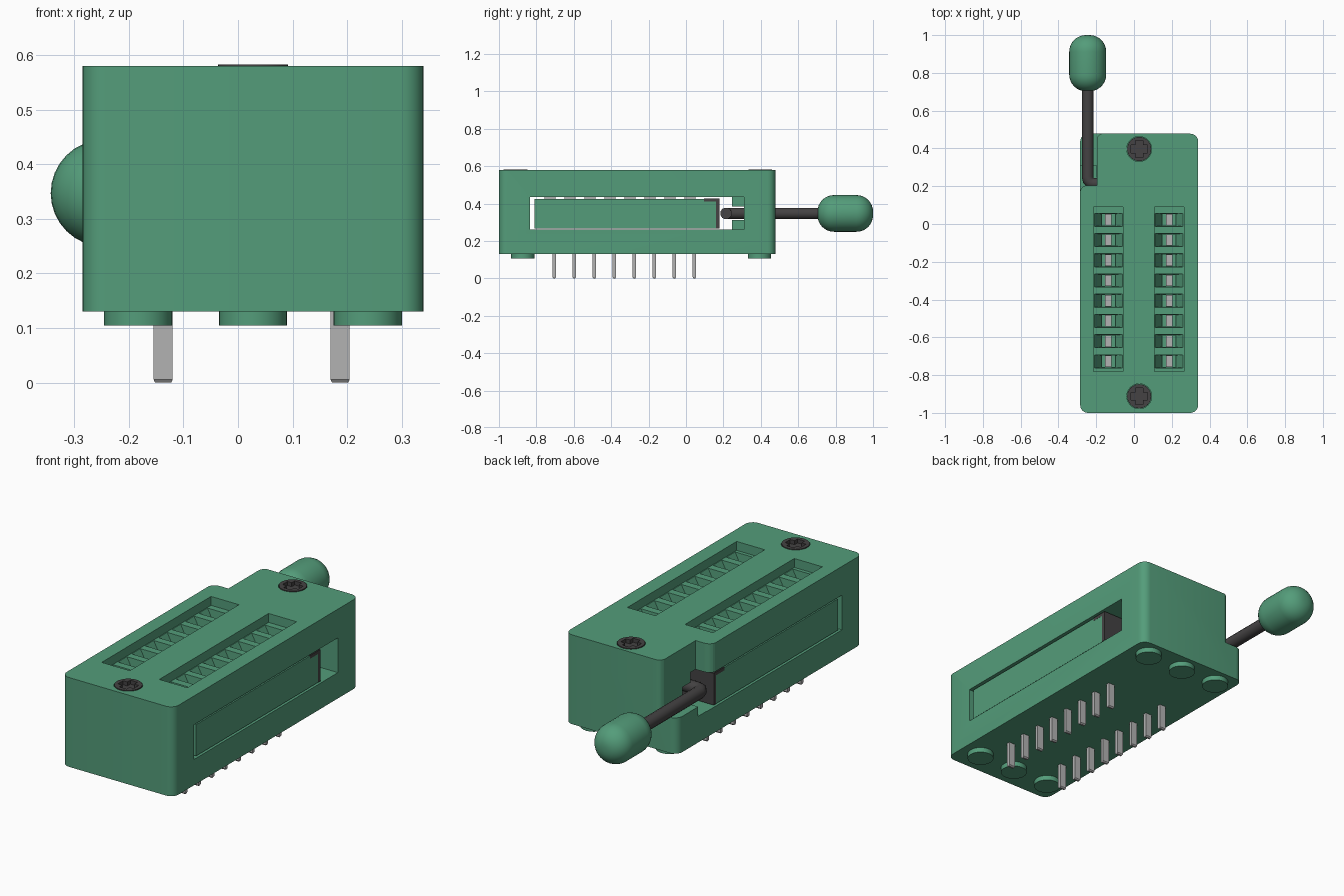
import bpy, bmesh, math
from mathutils import Vector, Matrix

if "Cube" in bpy.data.objects:
    bpy.data.objects.remove(bpy.data.objects["Cube"], do_unlink=True)


def material(name, rgb, rough=0.6):
    m = bpy.data.materials.new(name)
    m.use_nodes = True
    m.diffuse_color = (*rgb, 1)
    bsdf = m.node_tree.nodes["Principled BSDF"]
    bsdf.inputs["Base Color"].default_value = (*rgb, 1)
    bsdf.inputs["Roughness"].default_value = rough
    return m


GREEN = material("green plastic", (0.088, 0.335, 0.195))
DARK = material("dark metal", (0.058, 0.055, 0.056))
GREY = material("pin grey", (0.45, 0.45, 0.45))


def finish(name, bm, mat, angle=35):
    bmesh.ops.recalc_face_normals(bm, faces=bm.faces)
    me = bpy.data.meshes.new(name)
    bm.to_mesh(me)
    bm.free()
    ob = bpy.data.objects.new(name, me)
    bpy.context.collection.objects.link(ob)
    if mat:
        me.materials.append(mat)
        smooth(ob, angle)
    return ob


def smooth(ob, angle=35):
    bpy.ops.object.select_all(action='DESELECT')
    ob.select_set(True)
    bpy.context.view_layer.objects.active = ob
    bpy.ops.object.shade_smooth_by_angle(angle=math.radians(angle))


def add_box(bm, x0, x1, y0, y1, z0, z1, taper=(1, 1)):
    """Box by its limits; taper scales the bottom in x and y."""
    c = Vector(((x0 + x1) / 2, (y0 + y1) / 2, (z0 + z1) / 2))
    verts = bmesh.ops.create_cube(bm, size=1)["verts"]
    for v in verts:
        tx, ty = taper if v.co.z < 0 else (1, 1)
        v.co = c + Vector((v.co.x * (x1 - x0) * tx, v.co.y * (y1 - y0) * ty, v.co.z * (z1 - z0)))
    return verts


def boxes(name, mat, *limits):
    bm = bmesh.new()
    for lim in limits:
        add_box(bm, *lim)
    return finish(name, bm, mat)


def add_cyl(bm, centre, r, depth, axis='Z', seg=32):
    rot = {'Z': Matrix(), 'Y': Matrix.Rotation(math.pi / 2, 4, 'X'),
           'X': Matrix.Rotation(math.pi / 2, 4, 'Y')}[axis]
    bmesh.ops.create_cone(bm, cap_ends=True, segments=seg, radius1=r, radius2=r, depth=depth,
                          matrix=Matrix.Translation(centre) @ rot)


def prism(name, mat, corners, z0, z1, steps=6):
    """Extruded outline; each corner is (x, y, radius)."""
    pts = []
    for i, (x, y, r) in enumerate(corners):
        p = Vector((x, y))
        if r == 0:
            pts.append(p)
            continue
        a = (Vector(corners[i - 1][:2]) - p).normalized()
        b = (Vector(corners[(i + 1) % len(corners)][:2]) - p).normalized()
        for k in range(steps + 1):
            t = k / steps * math.pi / 2
            pts.append(p + r * (a * (1 - math.sin(t)) + b * (1 - math.cos(t))))
    bm = bmesh.new()
    face = bm.faces.new([bm.verts.new((p.x, p.y, z0)) for p in pts])
    top = bmesh.ops.extrude_face_region(bm, geom=[face])["geom"]
    bmesh.ops.translate(bm, vec=(0, 0, z1 - z0), verts=[g for g in top if isinstance(g, bmesh.types.BMVert)])
    return finish(name, bm, mat)


def cut(ob, cutter):
    cutter.hide_render = True
    mod = ob.modifiers.new("cut", 'BOOLEAN')
    mod.operation, mod.solver, mod.object = 'DIFFERENCE', 'EXACT', cutter
    bpy.ops.object.select_all(action='DESELECT')
    bpy.context.view_layer.objects.active = ob
    ob.select_set(True)
    bpy.ops.object.modifier_apply(modifier=mod.name)
    bpy.data.objects.remove(cutter, do_unlink=True)


# Layout shared by the parts
X0, X1, Y0, Y1 = -0.285, 0.34, -1.0, 0.478
MID = 0.0275
COLUMNS = (MID - 0.163, MID + 0.158)
CELLS = [0.022 - 0.107 * i for i in range(8)]
PINS = [0.045 - 0.107 * i for i in range(8)]
LEVER_X, LEVER_Z = -0.245, 0.347

# Housing with rounded upright corners
R = 0.042
body = prism("housing", GREEN, [(X0, Y0, R), (X1, Y0, R), (X1, Y1, R), (X0, Y1, R)], 0.13, 0.58)

# Lever notch at the back corner, with its lower step
cut(body, prism("notch_cutter", None, [
    (-0.5, 0.05, 0), (X0 - 0.001, 0.05, 0), (X0 - 0.001, 0.205, 0.04), (-0.197, 0.205, 0),
    (-0.197, Y1 + 0.001, 0.035), (0.0, Y1 + 0.001, 0), (0.0, 0.7, 0), (-0.5, 0.7, 0)], 0.31, 0.7))
cut(body, boxes("step_cutter", None, (-0.5, -0.198, 0.206, 0.31, 0.262, 0.33)))

# Side window through the housing, longer on one side, and the lever detent
cut(body, boxes("window_cutter", None, (-0.5, 0.5, -0.835, 0.245, 0.26, 0.435)))
cut(body, boxes("window_end_cutter", None, (-0.12, 0.5, 0.2, 0.31, 0.26, 0.435)))
cut(body, boxes("detent_cutter", None, (-0.3, -0.05, 0.2, 0.31, 0.312, 0.385)))

# Two contact troughs, each with eight funnels and through holes
cut(body, boxes("trough_cutter", None, *[(x - 0.078, x + 0.078, -0.78, 0.09, 0.535, 0.7) for x in COLUMNS]))
bm = bmesh.new()
for x in COLUMNS:
    for y in CELLS:
        add_box(bm, x - 0.077, x + 0.077, y - 0.035, y + 0.035, 0.47, 0.54, (0.48, 0.9))
cut(body, finish("funnel_cutter", bm, None))
cut(body, boxes("hole_cutter", None, *[(x - 0.034, x + 0.034, y - 0.03, y + 0.03, 0.40, 0.48)
                                       for x in COLUMNS for y in CELLS]))

# Screw seats
SCREWS = ((MID, 0.397), (MID, -0.912))
bm = bmesh.new()
for x, y in SCREWS:
    add_cyl(bm, (x, y, 0.62), 0.066, 0.16)
cut(body, finish("seat_cutter", bm, None))
smooth(body)

# Screws with cross recesses
for i, (x, y) in enumerate(SCREWS):
    bm = bmesh.new()
    add_cyl(bm, (x, y, 0.5615), 0.064, 0.043)
    screw = finish("screw_%d" % (i + 1), bm, DARK)
    a, b = 0.044, 0.02
    cut(screw, prism("cross_cutter", None, [(x + u, y + v, 0) for u, v in (
        (-a, -b), (-b, -b), (-b, -a), (b, -a), (b, -b), (a, -b),
        (a, b), (b, b), (b, a), (-b, a), (-b, b), (-a, b))], 0.563, 0.6))
    smooth(screw)

# Sliding carrier and its metal end bracket
boxes("slider", GREEN, (X0 + 0.006, X1 - 0.006, -0.81, 0.16, 0.266, 0.424))
boxes("slider_bracket", DARK, (X0 + 0.005, X1 - 0.005, 0.16, 0.178, 0.266, 0.426),
      (X0 + 0.005, X1 - 0.005, 0.095, 0.16, 0.41, 0.426))

# Contacts inside the funnels and pins below
boxes("contacts", GREY, *[(x - 0.017, x + 0.017, y - 0.03, y + 0.03, 0.41, 0.5) for x in COLUMNS for y in CELLS])
bm = bmesh.new()
for x in (-0.137, 0.187):
    for y in PINS:
        add_box(bm, x - 0.0175, x + 0.0175, y - 0.009, y + 0.009, 0.006, 0.14)
        add_box(bm, x - 0.0175, x + 0.0175, y - 0.009, y + 0.009, 0.0, 0.006, (0.85, 0.5))
finish("pins", bm, GREY)

# Round feet
bm = bmesh.new()
for x in (MID - 0.21, MID, MID + 0.21):
    for y in (-0.872, 0.393):
        add_cyl(bm, (x, y, 0.1225), 0.0625, 0.035)
finish("feet", bm, GREEN)

# Lever: straight rod with a short crank turned inwards
curve = bpy.data.curves.new("lever", 'CURVE')
curve.dimensions = '3D'
curve.bevel_depth, curve.bevel_resolution, curve.use_fill_caps = 0.031, 5, True
path = [(LEVER_X, 0.74, LEVER_Z), (LEVER_X, 0.25, LEVER_Z), (LEVER_X + 0.004, 0.232, LEVER_Z),
        (LEVER_X + 0.014, 0.219, LEVER_Z), (LEVER_X + 0.032, 0.214, LEVER_Z), (-0.13, 0.214, LEVER_Z)]
spline = curve.splines.new('POLY')
spline.points.add(len(path) - 1)
for p, co in zip(spline.points, path):
    p.co = (*co, 1)
curve.materials.append(DARK)
lever = bpy.data.objects.new("lever", curve)
bpy.context.collection.objects.link(lever)

# Knob: rounded capsule turned about the lever
KR, ROUND, K0, K1 = 0.098, 0.088, 0.703, 1.0
arc = [math.pi / 2 * k / 8 for k in range(9)]
profile = [(0, K0)] + [(KR - ROUND + ROUND * math.sin(t), K0 + ROUND * (1 - math.cos(t))) for t in arc]
profile += [(r, K0 + K1 - y) for r, y in reversed(profile)]
bm = bmesh.new()
vs = [bm.verts.new((LEVER_X + r, y, LEVER_Z)) for r, y in profile]
es = [bm.edges.new(pair) for pair in zip(vs, vs[1:])]
bmesh.ops.spin(bm, geom=vs + es, cent=(LEVER_X, 0, LEVER_Z), axis=(0, 1, 0), angle=2 * math.pi, steps=32)
bmesh.ops.remove_doubles(bm, verts=bm.verts, dist=1e-4)
finish("knob", bm, GREEN, 50)
